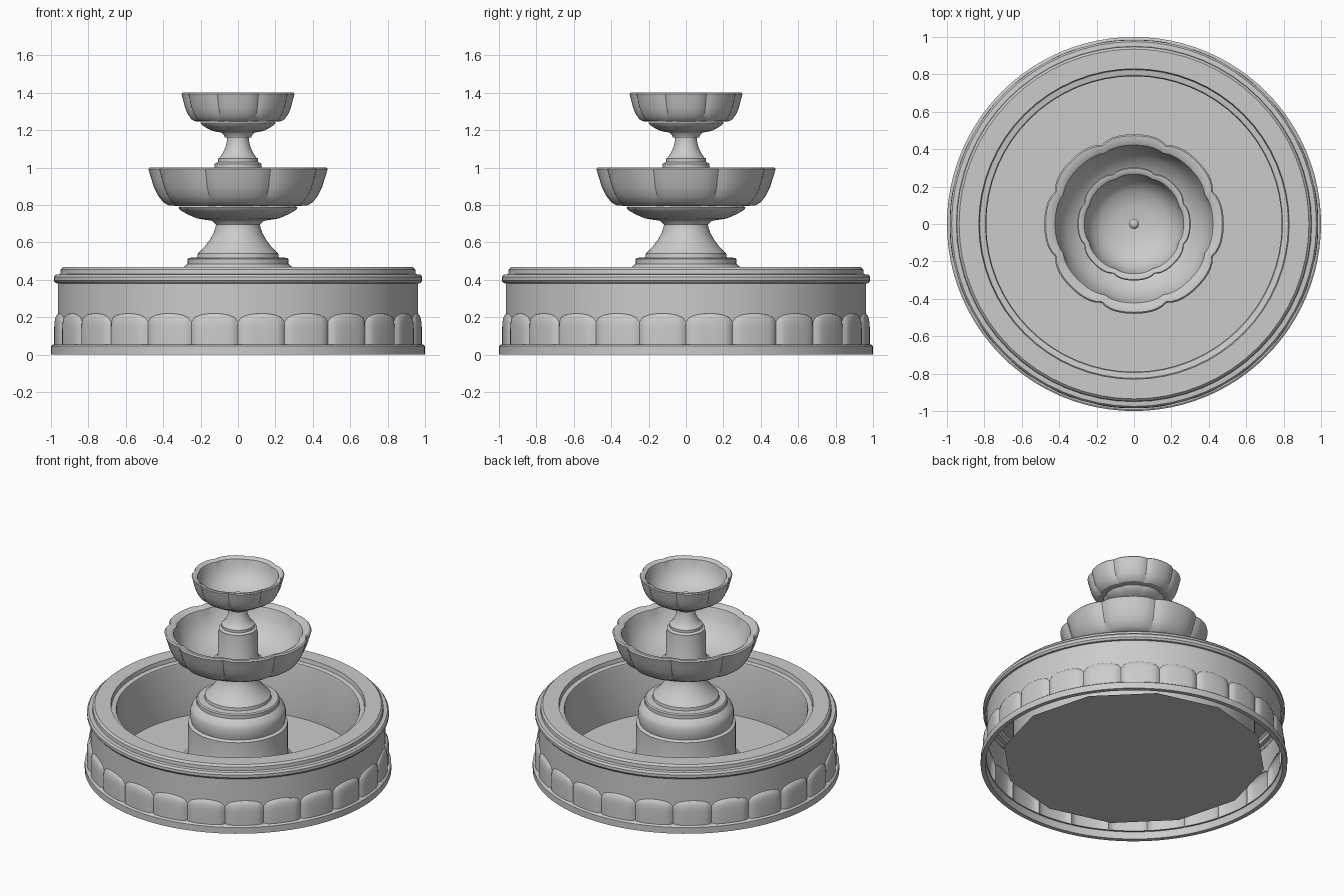
import bpy, math

TAU = 2 * math.pi


def finish(name, verts, faces):
    me = bpy.data.meshes.new(name)
    me.from_pydata(verts, [], faces)
    me.update()
    ob = bpy.data.objects.new(name, me)
    bpy.context.collection.objects.link(ob)
    bpy.ops.object.select_all(action='DESELECT')
    ob.select_set(True)
    bpy.context.view_layer.objects.active = ob
    bpy.ops.object.shade_smooth_by_angle(angle=math.radians(30))
    return ob


def ring_grid(name, rows, n, place):
    """Closed ring of quads; place(row, column) gives (radius, angle, z)."""
    verts = []
    for j in range(rows):
        for i in range(n):
            r, a, z = place(j, i)
            verts.append((r * math.cos(a), r * math.sin(a), z))
    faces = [(j * n + i, j * n + (i + 1) % n, (j + 1) * n + (i + 1) % n, (j + 1) * n + i)
             for j in range(rows - 1) for i in range(n)]
    return finish(name, verts, faces)


def lathe(name, profile, n=48):
    return ring_grid(name, len(profile), n,
                     lambda j, i: (profile[j][0], TAU * i / n, profile[j][1]))


# basin foot ring
lathe("basin_foot", [(0.965, 0.05), (0.97, 0), (1, 0), (1, 0.045), (0.99, 0.053), (0.96, 0.055)], 96)

# basin wall: 24 puffed petals with rounded tops, plain wall above
PETALS, COLS, ROWS = 24, 12, 8


def wall(j, i):
    a = TAU * i / (PETALS * COLS)
    u = 2 * (i % COLS) / COLS - 1
    # petal seams fall at multiples of 15 degrees
    top = 0.175 + 0.045 * math.sqrt(max(0, 1 - u * u))
    if j > ROWS:
        return 0.962, a, 0.385
    v = math.sin(j / ROWS * math.pi / 2)
    puff = math.sqrt(max(0, 1 - u ** 4)) * math.sqrt(max(0, 1 - v ** 6))
    return 0.962 + 0.024 * puff, a, 0.05 + (top - 0.05) * v


ring_grid("basin_wall", ROWS + 2, PETALS * COLS, wall)

# basin rim and inner wall
lathe("basin_rim", [
    (0.96, 0.38), (0.975, 0.382), (0.985, 0.395), (0.985, 0.415), (0.975, 0.428), (0.95, 0.43),
    (0.948, 0.455), (0.935, 0.468), (0.83, 0.468), (0.825, 0.44), (0.795, 0.435), (0.79, 0.42),
    (0.79, 0.05)], 64)

# basin floor, twelve sided
finish("basin_floor", [(0.86 * math.cos(TAU * k / 12), 0.86 * math.sin(TAU * k / 12), 0.05)
                       for k in range(12)], [tuple(range(12))])

# lower pedestal
lathe("lower_pedestal", [
    (0.365, 0.05), (0.365, 0.075), (0.335, 0.095), (0.325, 0.12), (0.325, 0.34), (0.305, 0.35),
    (0.312, 0.38), (0.312, 0.43), (0.30, 0.46), (0.275, 0.48), (0.27, 0.485), (0.27, 0.51),
    (0.262, 0.517), (0.218, 0.52), (0.215, 0.54), (0.18, 0.575), (0.15, 0.615), (0.13, 0.65),
    (0.118, 0.69), (0.118, 0.74)])

# upper pedestal
lathe("upper_pedestal", [
    (0.165, 0.75), (0.165, 0.785), (0.14, 0.80), (0.13, 0.82), (0.13, 0.98), (0.125, 1.005),
    (0.125, 1.02), (0.108, 1.03), (0.108, 1.048), (0.098, 1.053), (0.08, 1.08), (0.067, 1.11),
    (0.059, 1.14), (0.057, 1.17), (0.057, 1.21)])

# eight-lobed bowls: third value is the lobe strength
BOWL = [
    (0.112, 0.68, 0), (0.118, 0.695, 0), (0.14, 0.715, 0), (0.22, 0.728, 0.02), (0.27, 0.75, 0.03),
    (0.31, 0.773, 0.04), (0.318, 0.785, 0.04), (0.31, 0.794, 0.04), (0.37, 0.797, 0.05),
    (0.40, 0.815, 0.05), (0.428, 0.85, 0.05), (0.45, 0.895, 0.05), (0.465, 0.945, 0.05),
    (0.48, 0.992, 0.05), (0.472, 1, 0.05), (0.445, 0.998, 0.03), (0.422, 0.985, 0.03),
    (0.415, 0.965, 0.02), (0.40, 0.92, 0), (0.36, 0.85, 0), (0.28, 0.79, 0), (0.15, 0.757, 0),
    (0, 0.75, 0)]


def bowl(name, top, sr, sz, n=96):
    def place(j, i):
        r, z, lobe = BOWL[j]
        u = 2 * ((i / 12 + 0.5) % 1) - 1
        return sr * r * (1 - lobe * abs(u) ** 4), TAU * i / n, top - (1 - z) * sz
    ring_grid(name, len(BOWL), n, place)


bowl("lower_bowl", 1.0, 1.0, 1.0)
bowl("upper_bowl", 1.4, 0.63, 0.75)

# water jet nozzle in the upper bowl
lathe("nozzle", [(0.018, 1.2), (0.018, 1.235), (0.027, 1.245), (0.027, 1.26), (0.015, 1.272),
                 (0, 1.275)], 16)
